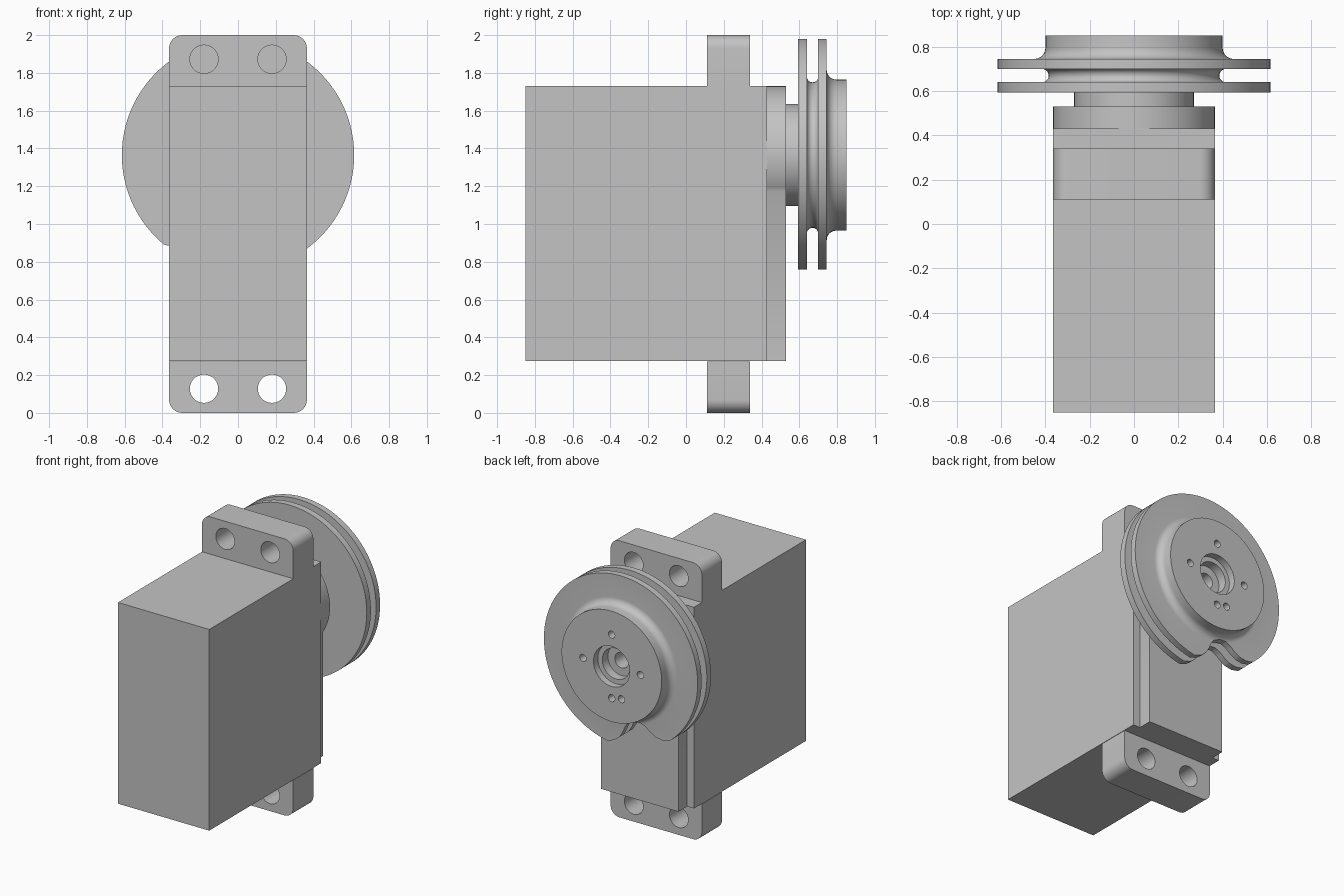
import bpy, bmesh, math
from mathutils import Vector, Matrix

cube = bpy.data.objects.get("Cube")
if cube:
    bpy.data.objects.remove(cube, do_unlink=True)

grey = bpy.data.materials.new("plain grey")
grey.use_nodes = True
grey.diffuse_color = (0.55, 0.55, 0.55, 1)
grey.node_tree.nodes["Principled BSDF"].inputs["Base Color"].default_value = (0.55, 0.55, 0.55, 1)

AXIS_Z = 1.365   # height of the output shaft
HALF_W = 0.365   # half width of the case


def finish(bm, name):
    """Turn a bmesh into a smooth-by-angle grey object."""
    bmesh.ops.remove_doubles(bm, verts=bm.verts, dist=1e-5)
    bmesh.ops.recalc_face_normals(bm, faces=bm.faces)
    mesh = bpy.data.meshes.new(name)
    bm.to_mesh(mesh)
    bm.free()
    mesh.materials.append(grey)
    obj = bpy.data.objects.new(name, mesh)
    bpy.context.collection.objects.link(obj)
    smooth(obj)
    return obj


def smooth(obj):
    bpy.ops.object.select_all(action='DESELECT')
    obj.select_set(True)
    bpy.context.view_layer.objects.active = obj
    bpy.ops.object.shade_smooth_by_angle(angle=math.radians(30))


def arc(cx, cz, r, start, end, n):
    """Points on an arc, angles in degrees."""
    angles = [math.radians(start + (end - start) * i / n) for i in range(n + 1)]
    return [(cx + r * math.cos(a), cz + r * math.sin(a)) for a in angles]


def circle(cx, cz, r, n=32):
    return arc(cx, cz, r, 0, 360, n)[:-1]


def plate(name, loops, y0, y1):
    """Extrude an outline (first loop) with holes (other loops) along y."""
    bm = bmesh.new()
    edges = []
    for loop in loops:
        vs = [bm.verts.new((x, y0, z)) for x, z in loop]
        edges += [bm.edges.new((vs[i - 1], vs[i])) for i in range(len(vs))]
    bmesh.ops.triangle_fill(bm, edges=edges, use_beauty=True)
    bmesh.ops.dissolve_limit(bm, angle_limit=0.01, verts=[], edges=bm.edges[:])
    out = bmesh.ops.extrude_face_region(bm, geom=bm.faces[:])
    top = [g for g in out["geom"] if isinstance(g, bmesh.types.BMVert)]
    bmesh.ops.translate(bm, vec=(0, y1 - y0, 0), verts=top)
    return finish(bm, name)


def revolve(name, profile, steps=96):
    """Spin an (r, y) profile around the shaft axis."""
    bm = bmesh.new()
    vs = [bm.verts.new((r, y, 0)) for r, y in profile]
    edges = [bm.edges.new(pair) for pair in zip(vs, vs[1:])]
    bmesh.ops.spin(bm, geom=vs + edges, cent=(0, 0, 0), axis=(0, 1, 0),
                   angle=math.tau, steps=steps, use_duplicate=False)
    bmesh.ops.translate(bm, vec=(0, 0, AXIS_Z), verts=bm.verts)
    return finish(bm, name)


def cut(obj, cutter):
    """Subtract the cutter, then drop it."""
    mod = obj.modifiers.new("cut", 'BOOLEAN')
    mod.object, mod.operation, mod.solver = cutter, 'DIFFERENCE', 'EXACT'
    bpy.ops.object.select_all(action='DESELECT')
    bpy.context.view_layer.objects.active = obj
    obj.select_set(True)
    bpy.ops.object.modifier_apply(modifier=mod.name)
    bpy.data.objects.remove(cutter, do_unlink=True)


# Case
bm = bmesh.new()
bmesh.ops.create_cube(bm, size=1, matrix=Matrix.Translation((0, -0.21, 1.0025))
                      @ Matrix.Diagonal((2 * HALF_W, 1.28, 1.455, 1)))
finish(bm, "case")

# Gear cover: narrow lower plate with a round top around the shaft
dip = math.degrees(math.acos(0.31 / HALF_W))
cover = [(-0.31, 0.275), (0.31, 0.275)] + arc(0, AXIS_Z, HALF_W, -dip, 180 + dip, 64)
plate("gear_cover", [cover], 0.43, 0.53)

# Mounting lugs, top and bottom, with two screw holes each
for name, side, hole_z in (("top_lug", 1, 1.872), ("bottom_lug", -1, 0.128)):
    c = HALF_W - 0.07
    upper = arc(c, 0.93, 0.07, 0, 90, 8) + arc(-c, 0.93, 0.07, 90, 180, 8)
    upper = [(HALF_W, 0.728)] + upper + [(-HALF_W, 0.728)]
    outline = [(x, 1 + side * z) for x, z in upper]
    holes = [circle(s * 0.18, hole_z, 0.075) for s in (-1, 1)]
    plate(name, [outline] + holes, 0.11, 0.34)

# Collar under the pulley
revolve("shaft_collar", [(0, 0.53), (0.27, 0.53), (0.27, 0.595), (0, 0.595)])

# Pulley: two flanges, round-bottomed groove, filleted hub, stepped bore
groove = arc(0.415, 0.67, 0.03, 270, 90, 10)
fillet = arc(0.45, 0.795, 0.05, 270, 180, 8)
profile = ([(0, 0.593), (0.615, 0.593), (0.615, 0.64)] + groove
           + [(0.615, 0.70), (0.615, 0.745)] + fillet
           + [(0.4, 0.85), (0.145, 0.85), (0.145, 0.80), (0.11, 0.80),
              (0.11, 0.735), (0.055, 0.735), (0.055, 0.62), (0, 0.62)])
pulley = revolve("pulley", profile)

# Rim notch, low and to the right
half = [(0, 0.425), (0.05, 0.433), (0.085, 0.46), (0.112, 0.497),
        (0.15, 0.533), (0.2, 0.555), (0.26, 0.558), (0.32, 0.6), (0.32, 0.75)]
shape = [(-t, r) for t, r in reversed(half[1:])] + half
lean = math.radians(14.6)
outward = Vector((-math.sin(lean), -math.cos(lean)))
across = Vector((-math.cos(lean), math.sin(lean)))
centre = Vector((0, AXIS_Z))
notch = [tuple(centre + across * t + outward * r) for t, r in shape]
cut(pulley, plate("notch_cutter", [notch], 0.5, 0.95))

# Small screw holes around the hub
for deg in (0, 90, 180, 270, 250):
    a = math.radians(deg)
    hole = circle(0.23 * math.cos(a), AXIS_Z + 0.23 * math.sin(a), 0.026, 16)
    cut(pulley, plate("hole_cutter", [hole], 0.7, 0.9))
smooth(pulley)
